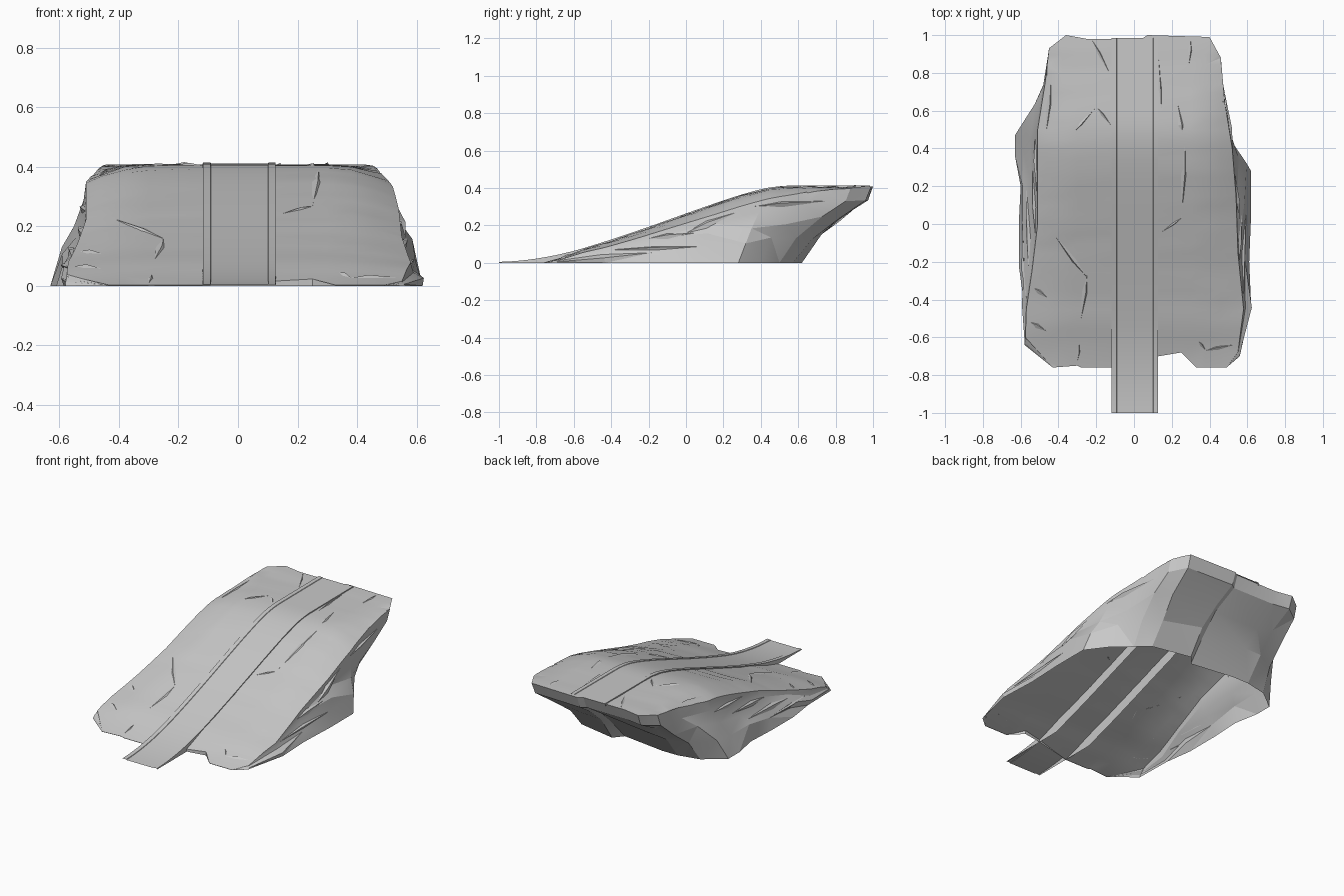
import bpy, bmesh, random
from mathutils import Vector
from mathutils.bvhtree import BVHTree

random.seed(4)
cube = bpy.data.objects.get("Cube")
if cube:
    bpy.data.objects.remove(cube)

stone = bpy.data.materials.new("stone_grey")
stone.use_nodes = True
GREY = (0.58, 0.58, 0.58, 1)
stone.diffuse_color = GREY
stone.node_tree.nodes["Principled BSDF"].inputs["Base Color"].default_value = GREY

# Height of the ramp along its length
RAMP = [(-1, .002), (-.9, .007), (-.76, .025), (-.6, .06), (-.4, .122), (-.2, .19),
        (0, .262), (.2, .332), (.36, .383), (.48, .41), (1.1, .412)]


def ramp_point(y):
    y = max(y, -1)
    for (y0, z0), (y1, z1) in zip(RAMP, RAMP[1:]):
        if y <= y1:
            return z0 + (z1 - z0) * (y - y0) / (y1 - y0)
    return RAMP[-1][1]


def ramp(y):
    """Ramp height with its bends softened."""
    return sum(ramp_point(y + d) for d in (-.06, 0, .06)) / 3


def rock_top(x, y):
    """Ramp height with sagging shoulders and a toe that meets the ground."""
    fade = min(1, max(0, (.95 - y) / .4)) * ramp(y) / .41
    sag = 1.2 * max(0, abs(x) - .3) ** 2 * fade
    toe = .12 * max(0, -.55 - y)
    return max(.002, ramp(y) - .004 - sag - toe)


def finish(bm, name, angle):
    mesh = bpy.data.meshes.new(name)
    bm.to_mesh(mesh)
    bm.free()
    obj = bpy.data.objects.new(name, mesh)
    bpy.context.collection.objects.link(obj)
    mesh.materials.append(stone)
    bpy.ops.object.select_all(action='DESELECT')
    obj.select_set(True)
    bpy.context.view_layer.objects.active = obj
    bpy.ops.object.shade_smooth_by_angle(angle=angle)


# Rock outline: upper rim x, y and the matching foot x, y
OUTLINE = [
    (-.12, -.76, -.12, -.76), (.13, -.70, .13, -.70), (.25, -.68, .25, -.68),
    (.33, -.76, .33, -.76), (.49, -.76, .49, -.76), (.55, -.68, .56, -.7),
    (.58, -.45, .62, -.43), (.55, -.15, .61, -.2), (.54, .15, .62, .05),
    (.52, .4, .62, .28), (.48, .65, .53, .4), (.46, .88, .42, .5),
    (.4, .99, .34, .57), (.07, 1, .09, .62), (.04, .98, .04, .56),
    (-.25, .98, -.25, .6), (-.36, 1, -.36, .6), (-.45, .93, -.5, .57),
    (-.47, .75, -.63, .47), (-.51, .5, -.63, .36), (-.51, .25, -.6, .2),
    (-.51, 0, -.61, 0), (-.54, -.25, -.61, -.22), (-.57, -.45, -.585, -.4),
    (-.575, -.6, -.58, -.64), (-.43, -.76, -.43, -.76), (-.3, -.75, -.3, -.75),
    (-.28, -.76, -.28, -.76)]

# Rock shell: rim, lip, undercut and foot rings, open underneath
bm = bmesh.new()
rings = []
for inset, level in [(0, 1), (.07, .82), (.42, .58), (.75, .34), (1, 0)]:
    ring = []
    for tx, ty, bx, by in OUTLINE:
        p = Vector((tx + (bx - tx) * inset, ty + (by - ty) * inset,
                    rock_top(tx, ty) * level))
        if .2 < inset < 1 and ty > -.6:
            p.x += random.uniform(-.014, .014)
            p.y += random.uniform(-.012, .012)
            p.z += random.uniform(-.02, .02) * p.z / .2
        ring.append(bm.verts.new(p))
    rings.append(ring)

top = bm.faces.new(rings[0])
top.smooth = True                      # marks the upper surface
n = len(OUTLINE)
for up, low in zip(rings, rings[1:]):
    for i in range(n):
        k = (i + 1) % n
        bm.faces.new((low[i], low[k], up[k], up[i]))


def slice_top(co, normal):
    faces = [f for f in bm.faces if f.smooth]
    edges = {e for f in faces for e in f.edges}
    verts = {v for f in faces for v in f.verts}
    bmesh.ops.bisect_plane(bm, geom=faces + list(edges) + list(verts),
                           plane_co=co, plane_no=normal, dist=1e-4)


# Flatten the top while slicing it, then lift it to the ramp shape
for v in rings[0]:
    v.co.z = 0
for i in range(33):
    slice_top((0, -.655 + i * .05, 0), (0, 1, 0))
for x in (-.46, -.38, -.3, 0, .3, .38, .46):
    slice_top((x, 0, 0), (1, 0, 0))
for v in {v for f in bm.faces if f.smooth for v in f.verts}:
    v.co.z = rock_top(v.co.x, v.co.y)
    # Gentle unevenness away from the track
    if .2 < abs(v.co.x) < .5 and -.6 < v.co.y < .9:
        v.co.z += random.uniform(-.004, .002)
bmesh.ops.triangulate(bm, faces=[f for f in bm.faces if not f.smooth or len(f.verts) > 4])
surface = BVHTree.FromBMesh(bm)
finish(bm, "rock_ramp", .3)

# Track ribbon: narrow curbs and side walls that reach down inside the rock
SECTION = [(-.12, None), (-.118, 0), (-.092, 0), (-.09, -.003),
           (.1, -.003), (.102, 0), (.126, 0), (.128, None)]
bm = bmesh.new()
rows = []
for i in range(41):
    y = -1 + i * 1.985 / 40
    depth = .016 + .06 * min(1, max(0, (.6 - y) / .4))
    rows.append([bm.verts.new((x, y, max(0, ramp(y) + (-depth if dz is None else dz) + .002)))
                 for x, dz in SECTION])
for a, b in zip(rows, rows[1:]):
    for j in range(len(SECTION) - 1):
        bm.faces.new((a[j], a[j + 1], b[j + 1], b[j]))
finish(bm, "track_ribbon", .45)


def add_chip(bm, a, b, side, lift):
    """A slim wedge that hugs the rock, ridged along one side."""
    a, b, side, lift = map(Vector, (a, b, side, lift))
    axis = lift.normalized()
    m = a.lerp(b, .4)
    base = []
    for p in (a, m - side, b, m + side):
        hit = surface.ray_cast(p + axis, -axis)[0]
        if hit is None:
            return
        base.append(hit)
    ridge = base[1].lerp(base[3], .75) + lift
    v = [bm.verts.new(p) for p in base + [ridge]]
    for i in range(4):
        bm.faces.new((v[i], v[(i + 1) % 4], v[4]))


# Cracked ridges on the upper surface: start x, y, end x, y, half width
bm = bmesh.new()
for x0, y0, x1, y1, w in [
        (.23, .64, .27, .35, .014), (.27, .42, .25, .03, .014), (.25, .03, .15, -.04, .006),
        (.13, .88, .15, .45, .008), (-.25, -.27, -.28, -.5, .014),
        (-.25, -.28, -.42, -.06, .012), (-.44, .75, -.47, .45, .012),
        (-.2, .62, -.4, .4, .008), (-.2, .62, -.12, .52, .008),
        (.34, -.62, .38, -.67, .008), (.38, -.67, .53, -.64, .01),
        (-.53, -.34, -.46, -.39, .012), (-.55, -.52, -.46, -.57, .012),
        (-.29, -.64, -.3, -.73, .008), (.3, .97, .29, .84, .01),
        (-.22, .97, -.13, .8, .008)]:
    d = Vector((y0 - y1, x1 - x0, 0)).normalized() * w
    add_chip(bm, (x0, y0, 0), (x1, y1, 0), d, (0, 0, .007))
bmesh.ops.recalc_face_normals(bm, faces=bm.faces[:])
finish(bm, "top_cracks", .2)

# Jutting ledges on both flanks: start y, z, end y, z, half height
bm = bmesh.new()
for side, ledges in ((1, [(-.4, .07, .2, .09, .01), (-.2, .13, .05, .16, .015),
                          (.0, .16, .27, .27, .02), (.35, .3, .75, .33, .015)]),
                     (-1, [(-.4, .06, .0, .07, .012), (-.25, .1, .2, .13, .015),
                           (-.05, .17, .3, .2, .015), (.15, .25, .6, .27, .015)])):
    for y0, z0, y1, z1, h in ledges:
        add_chip(bm, (0, y0, z0), (0, y1, z1), (0, 0, h), (side * .014, 0, 0))
bmesh.ops.recalc_face_normals(bm, faces=bm.faces[:])
finish(bm, "flank_ledges", .2)
